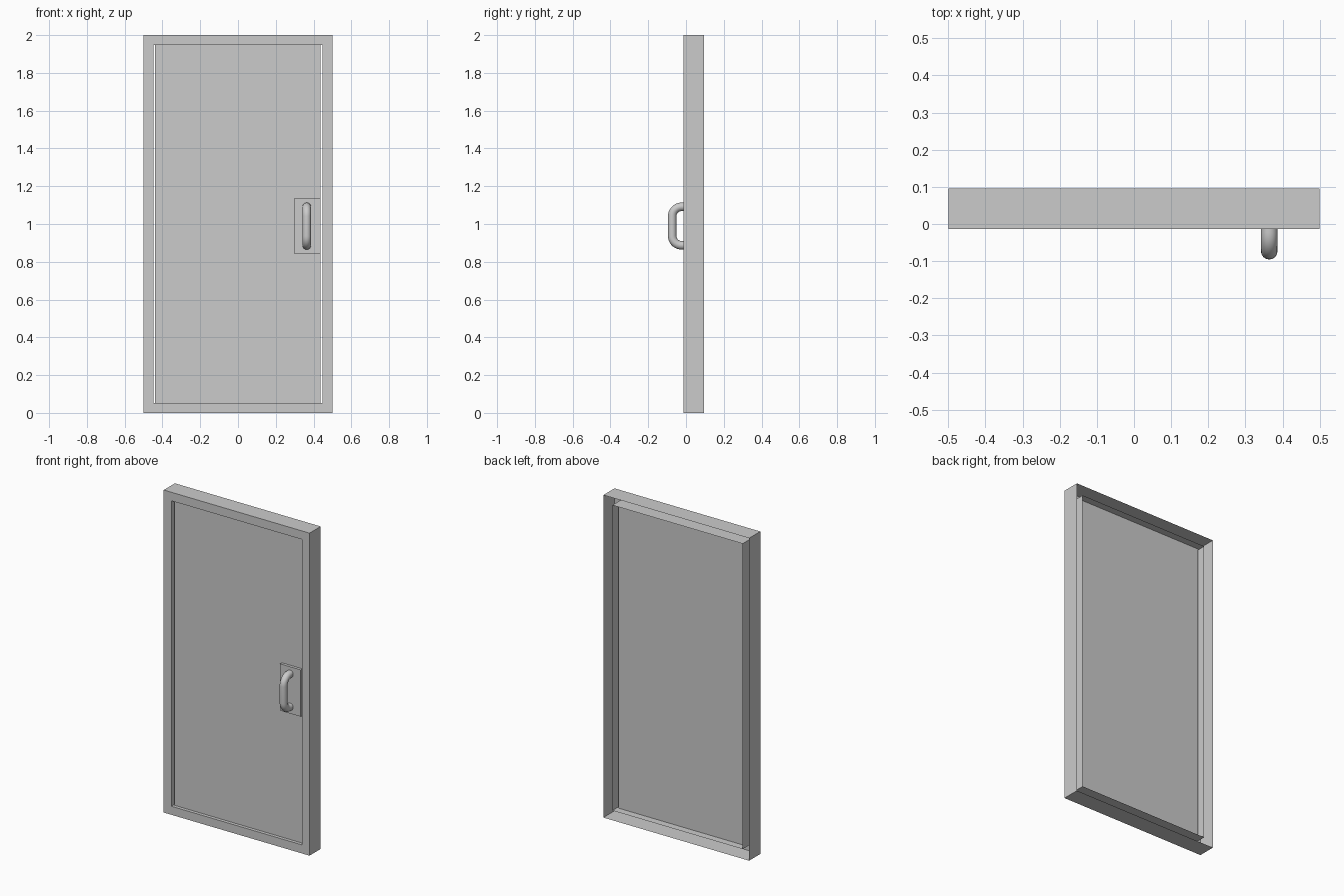
import bpy, bmesh, math

if "Cube" in bpy.data.objects:
    bpy.data.objects.remove(bpy.data.objects["Cube"])

FRONT, BACK = -0.0135, 0.0955


def box(name, x, y, z):
    """Box from (min, max) ranges on each axis."""
    bpy.ops.mesh.primitive_cube_add(size=1, location=[sum(r) / 2 for r in (x, y, z)])
    ob = bpy.context.object
    ob.name = name
    ob.scale = [r[1] - r[0] for r in (x, y, z)]
    bpy.ops.object.transform_apply(location=False, rotation=False, scale=True)
    return ob


# Frame: hollow channel, open at the back (outer wall, front face, inner reveal)
bm = bmesh.new()
loops = []
for inset, y in ((0, BACK), (0, FRONT), (0.053, FRONT), (0.053, 0.083)):
    x, lo, hi = 0.5 - inset, inset, 2 - inset
    loops.append([bm.verts.new(p) for p in
                  ((-x, y, lo), (x, y, lo), (x, y, hi), (-x, y, hi))])
for a, b in zip(loops, loops[1:]):
    for i in range(4):
        j = (i + 1) % 4
        bm.faces.new((a[i], a[j], b[j], b[i]))
bmesh.ops.recalc_face_normals(bm, faces=bm.faces)
# make the front face point towards -y
if next(f for f in bm.faces if abs(f.normal.y) > 0.9).normal.y > 0:
    bmesh.ops.reverse_faces(bm, faces=bm.faces)
mesh = bpy.data.meshes.new("door_frame")
bm.to_mesh(mesh)
bm.free()
bpy.context.collection.objects.link(bpy.data.objects.new("door_frame", mesh))

# Door leaf, recessed, with narrow gaps at both sides
box("door_panel", (-0.439, 0.437), (0.007, 0.037), (0.053, 1.947))

# Handle backing plate
box("handle_plate", (0.296, 0.437), (-0.0105, 0.007), (0.844, 1.134))

# Pull handle: tube along a rounded U path
R, BEND = 0.0225, 0.05
out, mid, half = FRONT - 0.082 + R, 0.989, 0.102
path = [(-0.008, mid + half)]
for sign, angles in ((1, range(0, 91, 10)), (-1, range(90, -1, -10))):
    for a in angles:
        t = math.radians(a)
        path.append((out + BEND - BEND * math.sin(t),
                     mid + sign * (half - BEND + BEND * math.cos(t))))
path.append((-0.008, mid - half))
curve = bpy.data.curves.new("pull_handle", 'CURVE')
curve.dimensions = '3D'
curve.bevel_depth = R
curve.bevel_resolution = 6
curve.use_fill_caps = True
spline = curve.splines.new('POLY')
spline.points.add(len(path) - 1)
for p, (y, z) in zip(spline.points, path):
    p.co = (0.364, y, z, 1)
handle = bpy.data.objects.new("pull_handle", curve)
bpy.context.collection.objects.link(handle)
bpy.ops.object.select_all(action='DESELECT')
handle.select_set(True)
bpy.context.view_layer.objects.active = handle
bpy.ops.object.convert(target='MESH')
bpy.ops.object.shade_smooth_by_angle(angle=math.radians(40))
